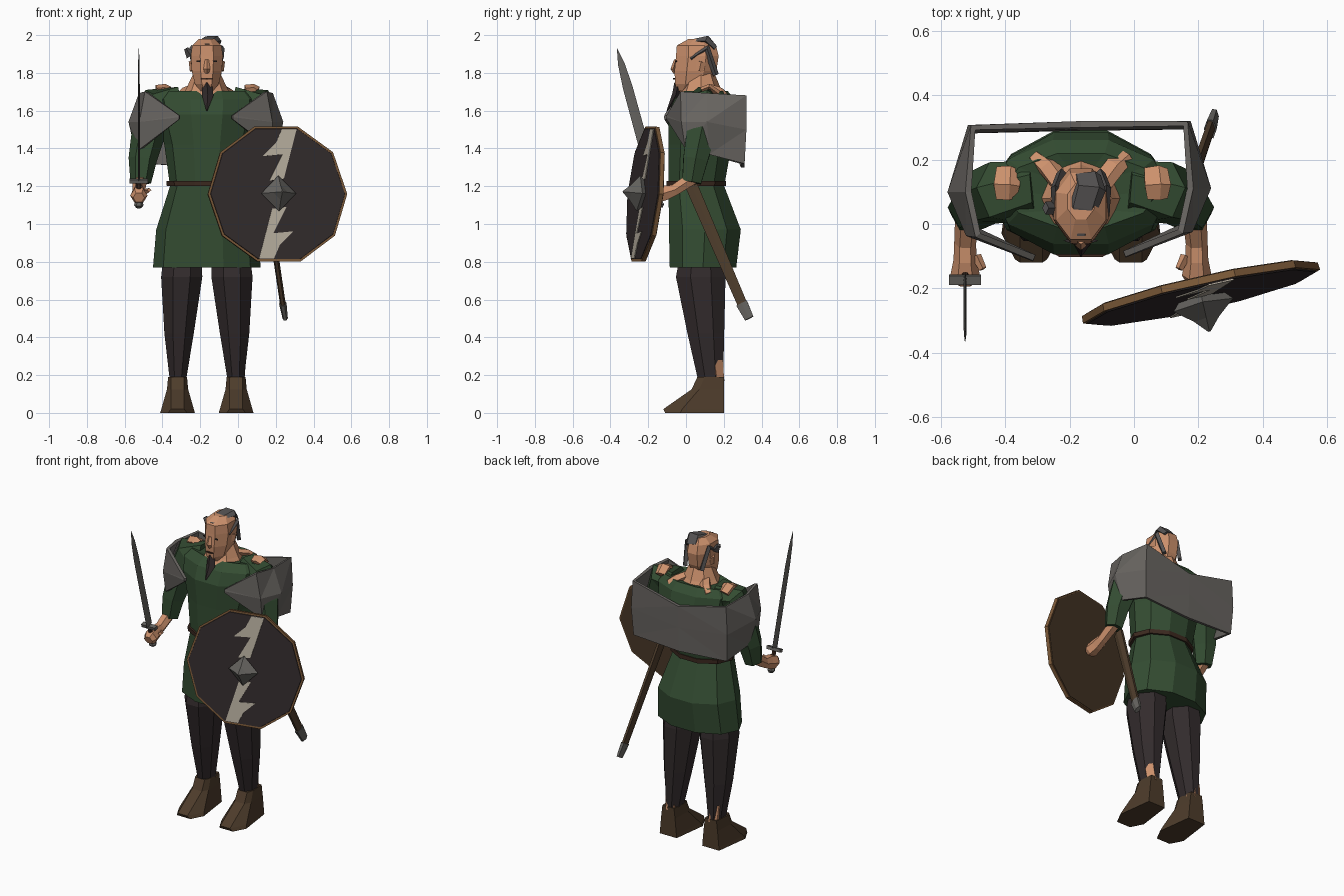
import bpy, bmesh
from math import sin, cos, pi, radians
from mathutils import Vector, Matrix

old = bpy.data.objects.get("Cube")
if old:
    bpy.data.objects.remove(old, do_unlink=True)

MID = -0.165  # the figure's own centre line


def colour(name, r, g, b):
    m = bpy.data.materials.new(name)
    m.use_nodes = True
    m.diffuse_color = (r, g, b, 1)
    bsdf = m.node_tree.nodes["Principled BSDF"]
    bsdf.inputs["Base Color"].default_value = (r, g, b, 1)
    bsdf.inputs["Roughness"].default_value = 0.9
    return m


GREEN = colour("green cloth", .034, .073, .032)
SKIN = colour("skin", .6, .28, .15)
GREY = colour("grey mantle", .14, .13, .12)
DARK = colour("dark cloth", .032, .024, .025)
BOOT = colour("brown leather", .075, .045, .024)
CREAM = colour("cream paint", .48, .43, .35)
RIM = colour("tan wood", .2, .1, .04)
BELT = colour("dark leather", .045, .022, .014)
STEEL = colour("steel", .13, .125, .115)
HAIR = colour("grey hair", .09, .085, .085)


def finish(name, bm, mats, matrix=None):
    bmesh.ops.recalc_face_normals(bm, faces=bm.faces)
    if matrix:
        bm.transform(matrix)
    mesh = bpy.data.meshes.new(name)
    bm.to_mesh(mesh)
    bm.free()
    for m in mats:
        mesh.materials.append(m)
    ob = bpy.data.objects.new(name, mesh)
    bpy.context.collection.objects.link(ob)
    return ob


def loft(name, rings, mats, matrix=None):
    """Skin a list of point rings and cap both ends."""
    bm = bmesh.new()
    loops = [[bm.verts.new(p) for p in ring] for ring in rings]
    n = len(loops[0])
    for a, b in zip(loops, loops[1:]):
        for i in range(n):
            j = (i + 1) % n
            bm.faces.new((a[i], a[j], b[j], b[i]))
    bm.faces.new(loops[0])
    bm.faces.new(loops[-1])
    return finish(name, bm, mats, matrix)


def tube(name, pts, mat, n=6, phase=0.0, up=False, flip=False, matrix=None):
    """Sweep an ellipse along points (x, y, z, half width, half depth)."""
    if flip:
        pts = [(2 * MID - p[0],) + tuple(p[1:]) for p in pts]
    rings = []
    for k, (x, y, z, ra, rb) in enumerate(pts):
        t = Vector(pts[min(k + 1, len(pts) - 1)][:3]) - Vector(pts[max(k - 1, 0)][:3])
        t = Vector((0, 0, 1)) if up else t.normalized()
        a = Vector((1, 0, 0))
        a = (a - t * a.dot(t)).normalized()
        b = t.cross(a)
        angles = [2 * pi * i / n + phase for i in range(n)]
        rings.append([Vector((x, y, z)) + a * ra * cos(q) + b * rb * sin(q) for q in angles])
    return loft(name, rings, [mat], matrix)


def stack(name, rows, mat, n=10, phase=0.0):
    """Upright body part on the centre line: rows of (z, y, half width, half depth)."""
    return tube(name, [(MID, y, z, rx, ry) for z, y, rx, ry in rows], mat, n, phase, up=True)


# Tunic, belt and neck
stack("tunic", [(.77, .09, .285, .185), (.97, .1, .268, .2), (1.2, .055, .195, .155),
                (1.42, .075, .225, .175), (1.58, .095, .27, .2), (1.66, .1, .28, .17),
                (1.705, .105, .24, .12), (1.69, .09, .1, .08)], GREEN)
stack("belt", [(1.2, .055, .212, .165), (1.228, .055, .214, .166)], BELT)
stack("neck", [(1.66, .08, .14, .14), (1.715, .08, .11, .105), (1.8, .08, .07, .07)], SKIN, 8)

# Head and face
stack("head", [(1.705, .0, .035, .05), (1.74, .035, .068, .1), (1.81, .05, .086, .12),
               (1.89, .06, .092, .122), (1.945, .055, .084, .112), (1.98, .07, .045, .06)],
      SKIN, 8, pi / 8)
tube("nose", [(MID, -.055, 1.87, .01, .008), (MID, -.068, 1.82, .018, .014),
              (MID, -.058, 1.8, .012, .01)], SKIN, 4)
tube("mouth", [(MID, -.062, 1.772, .03, .006), (MID, -.062, 1.764, .03, .006)], BELT, 4)
for side, flip in (("right", False), ("left", True)):
    tube(side + "_eye", [(MID - .038, -.052, 1.858, .016, .006),
                         (MID - .038, -.052, 1.866, .016, .006)], DARK, 4, flip=flip)
    tube(side + "_ear", [(MID - .08, .07, 1.81, .01, .02),
                         (MID - .084, .08, 1.86, .012, .026)], SKIN, 4, flip=flip)
    tube(side + "_temple_hair", [(MID - .078, .025, 1.875, .011, .016),
                                 (MID - .08, .11, 1.93, .014, .022),
                                 (MID - .06, .158, 1.79, .016, .016)], HAIR, 4, flip=flip)
tube("hair_tuft", [(-.25, .05, 1.89, .025, .02), (-.275, .05, 1.93, .012, .02)], HAIR, 4)
tube("hair_crest", [(MID, -.035, 1.945, .02, .01), (-.16, .05, 1.972, .05, .012),
                    (-.14, .11, 1.975, .055, .026), (-.15, .15, 1.935, .05, .018)],
     HAIR, 5, pi / 10)
tube("goatee", [(MID, -.04, 1.745, .026, .022), (-.16, -.055, 1.68, .03, .02),
                (MID, -.1, 1.6, .003, .003)], DARK, 4)

# Limbs, mirrored about the figure's centre line
for side, flip in (("right", False), ("left", True)):
    tube(side + "_sleeve", [(-.31, .11, 1.65, .08, .09), (-.41, .1, 1.635, .11, .1),
                            (-.475, .08, 1.48, .09, .09), (-.505, .05, 1.34, .075, .075),
                            (-.515, .03, 1.22, .055, .058)], GREEN, 6, flip=flip)
    tube(side + "_forearm", [(-.515, .06, 1.26, .04, .04), (-.525, -.06, 1.18, .034, .034),
                             (-.525, -.11, 1.165, .036, .045), (-.525, -.16, 1.15, .046, .045),
                             (-.525, -.185, 1.14, .03, .03)], SKIN, 6, flip=flip)
    tube(side + "_thumb", [(-.49, -.1, 1.17, .016, .016),
                           (-.47, -.14, 1.18, .012, .012)], SKIN, 4, flip=flip)
    # bare skin showing at the loose neckline and shoulder
    tube(side + "_collar_skin", [(-.31, .21, 1.675, .025, .018), (-.27, .18, 1.702, .035, .022),
                                 (-.23, .13, 1.72, .035, .02)], SKIN, 5, flip=flip)
    tube(side + "_shoulder_skin", [(-.395, .17, 1.69, .04, .02), (-.4, .12, 1.727, .045, .016),
                                   (-.4, .08, 1.71, .035, .015)], SKIN, 5, flip=flip)
    tube(side + "_trouser_leg", [(-.318, .13, .175, .047, .072), (-.312, .105, .42, .084, .105),
                                 (-.298, .078, .72, .118, .142), (-.295, .08, .79, .112, .13),
                                 (-.27, .09, .9, .09, .09)],
         DARK, 8, pi / 8, up=True, flip=flip)
    tube(side + "_ankle_skin", [(-.318, .165, .17, .046, .04),
                                (-.332, .15, .28, .04, .046)], SKIN, 5, up=True, flip=flip)
    # boot rows: height, toe y, ball y, heel y, then half widths of toe, ball and heel
    cx = 2 * MID + .32 if flip else -.32
    rows = [(0, -.11, -.03, .2, .05, .092, .062), (.02, -.12, -.02, .2, .035, .086, .06),
            (.125, .03, .07, .2, .035, .056, .05), (.19, .06, .1, .2, .035, .05, .042)]
    loft(side + "_boot", [[(cx - t, f, z), (cx + t, f, z), (cx + w, m, z),
                           (cx + h, b, z), (cx - h, b, z), (cx - w, m, z)]
                          for z, f, m, b, t, w, h in rows], [BOOT])

# Shoulder mantle: a ribbon of three-point columns, mirrored to the other side
half = [((-.31, -.105, 1.575), (-.31, -.107, 1.565), (-.31, -.105, 1.555)),
        ((-.485, -.035, 1.7), (-.515, -.03, 1.54), (-.51, -.01, 1.4)),
        ((-.515, .1, 1.69), (-.57, .1, 1.54), (-.53, .11, 1.37)),
        ((-.5, .3, 1.68), (-.51, .3, 1.5), (-.5, .29, 1.32)),
        ((MID, .31, 1.6), (MID, .305, 1.46), (MID, .3, 1.3))]
columns = half + [[(2 * MID - x - .01, y + .012, z) for x, y, z in c] for c in half[-2::-1]]
bm = bmesh.new()
grid = [[bm.verts.new(p) for p in c] for c in columns]
for a, b in zip(grid, grid[1:]):
    for k in range(2):
        bm.faces.new((a[k], a[k + 1], b[k + 1], b[k]))
bmesh.ops.triangulate(bm, faces=bm.faces)
mantle = finish("shoulder_mantle", bm, [GREY])
thick = mantle.modifiers.new("thickness", "SOLIDIFY")
thick.thickness = .02
thick.offset = 0

# Sword held upright in the right hand
hilt, tip = Vector((-.525, -.175, 1.235)), Vector((-.525, -.365, 1.93))
axis = (tip - hilt).normalized()


def sword_part(name, rows, mat, n=4, phase=0.0):
    tube(name, [(*(hilt + axis * d), a, b) for d, a, b in rows], mat, n, phase)


full = (tip - hilt).length
sword_part("sword_blade", [(0, .005, .028), (full * .7, .005, .026),
                           (full * .88, .004, .018), (full, .001, .001)], STEEL)
sword_part("sword_guard", [(-.018, .07, .02), (.002, .07, .02)], STEEL, 4, pi / 4)
sword_part("sword_grip", [(-.13, .014, .014), (-.02, .014, .014)], BELT, 6)
sword_part("sword_pommel", [(-.155, .014, .014), (-.14, .026, .026), (-.118, .018, .018)], STEEL, 6)

# Scabbard on the left hip
tube("scabbard", [(.145, .03, 1.2, .016, .038), (.24, .305, .56, .015, .03)], BOOT, 6)
tube("scabbard_tip", [(.237, .295, .58, .02, .036), (.25, .335, .5, .014, .028)], STEEL, 6)

# Round shield, ten-sided, facing its local -y
place = (Matrix.Translation((.207, -.213, 1.158)) @ Matrix.Rotation(radians(12.8), 4, "Z")
         @ Matrix.Rotation(radians(-6), 4, "X"))


def disc(name, rows, mat, n=10, phase=0.0):
    return tube(name, [(0, y, 0, r, r) for y, r in rows], mat, n, phase, matrix=place)


disc("shield_rim", [(.01, .376), (-.013, .378)], RIM)
disc("shield_back", [(.013, .368), (.009, .368)], BOOT)
disc("shield_face", [(-.012, .366), (-.017, .364)], DARK)
disc("shield_boss", [(-.012, .07), (-.04, .095), (-.085, .04), (-.125, .004)], STEEL, 4)
jagged = [(.03, .345), (.11, .345), (.034, .08), (-.045, .07),
          (.03, .21), (-.078, .2), (-.005, .27)]
for name, s in (("upper_shield_stripe", 1), ("lower_shield_stripe", -1)):
    loft(name, [[(s * u, y, s * v) for u, v in jagged] for y in (-.016, -.021)], [CREAM], place)
